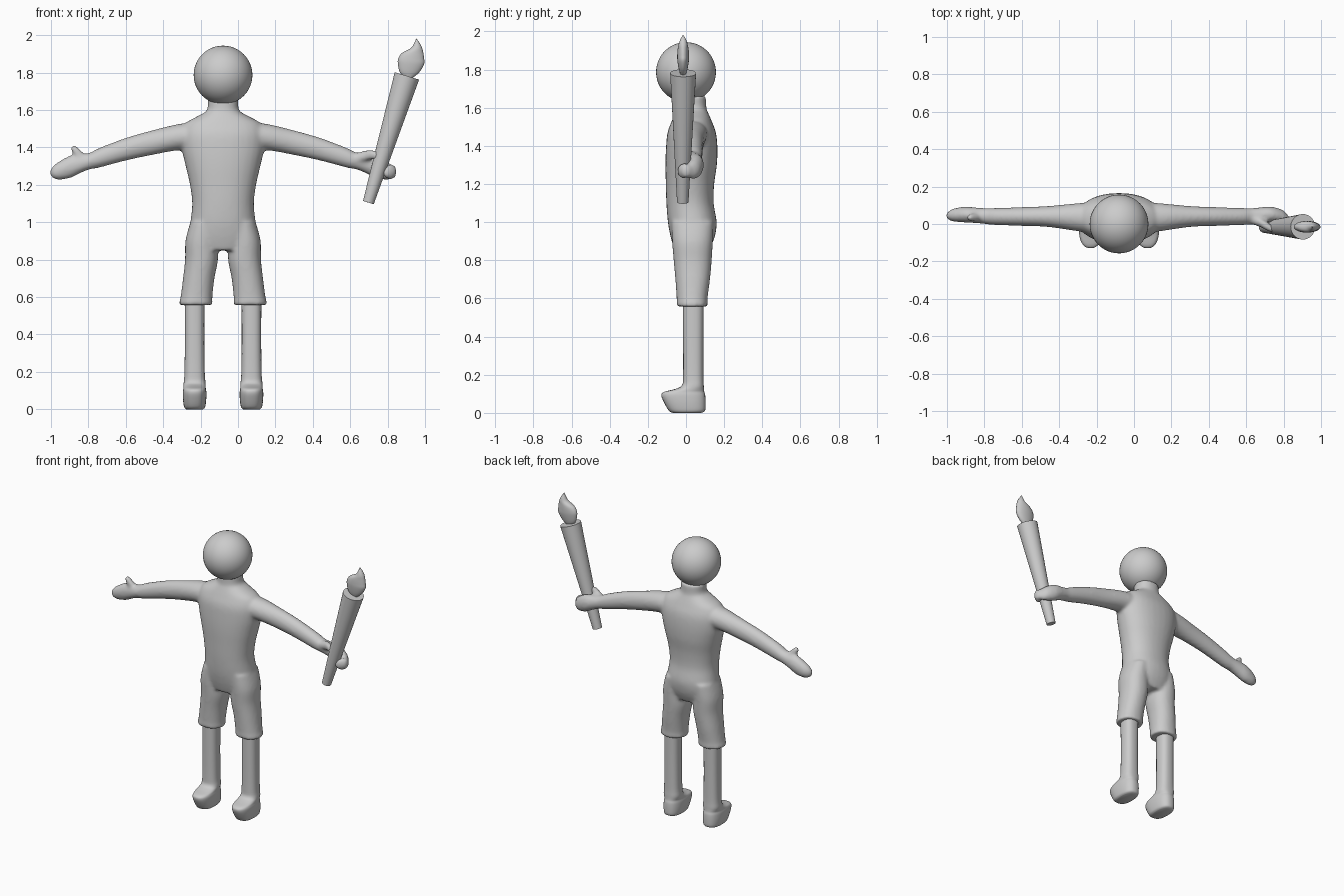
import bpy, bmesh, math
from mathutils import Vector

if "Cube" in bpy.data.objects:
    bpy.data.objects.remove(bpy.data.objects["Cube"])

MID = -0.08      # x of the body's centre line
grey = bpy.data.materials.new("plain grey")
grey.diffuse_color = (0.6, 0.6, 0.6, 1)
grey.use_nodes = True
grey.node_tree.nodes["Principled BSDF"].inputs["Base Color"].default_value = grey.diffuse_color


def smooth_rows(rows, steps):
    """Catmull-Rom interpolation through the section rows."""
    out = []
    for i in range(len(rows) - 1):
        p = [rows[max(0, min(len(rows) - 1, i + k))] for k in (-1, 0, 1, 2)]
        for s in range(steps):
            t = s / steps
            out.append([0.5 * (2 * b + (c - a) * t + (2 * a - 5 * b + 4 * c - d) * t * t
                               + (3 * b - a - 3 * c + d) * t ** 3) for a, b, c, d in zip(*p)])
    return out + [rows[-1]]


def loft(bm, rows, axis='z', power=2.0, segs=32, steps=4):
    """Skin rows of (x, y, z, half size 1, half size 2) lying across the axis."""
    rings = []
    for x, y, z, h1, h2 in smooth_rows(rows, steps):
        h1, h2 = max(h1, 0.001), max(h2, 0.001)
        ring = []
        for k in range(segs):
            a = 2 * math.pi * k / segs
            c, s = math.cos(a), math.sin(a)
            p = math.copysign(abs(c) ** (2 / power), c) * h1
            q = math.copysign(abs(s) ** (2 / power), s) * h2
            off = (p, q, 0) if axis == 'z' else (0, p, q)
            ring.append(bm.verts.new(Vector((x, y, z)) + Vector(off)))
        rings.append(ring)
    faces = [bm.faces.new((r0[k], r0[(k + 1) % segs], r1[(k + 1) % segs], r1[k]))
             for r0, r1 in zip(rings, rings[1:]) for k in range(segs)]
    faces += [bm.faces.new(rings[0]), bm.faces.new(rings[-1])]
    bmesh.ops.recalc_face_normals(bm, faces=faces)


def finish(bm, name, angle=40):
    mesh = bpy.data.meshes.new(name)
    bm.to_mesh(mesh)
    bm.free()
    mesh.materials.append(grey)
    ob = bpy.data.objects.new(name, mesh)
    bpy.context.collection.objects.link(ob)
    bpy.ops.object.select_all(action='DESELECT')
    ob.select_set(True)
    bpy.context.view_layer.objects.active = ob
    bpy.ops.object.shade_smooth_by_angle(angle=math.radians(angle))
    return ob


# Torso, shorts and arms, fused into one soft body
bm = bmesh.new()
torso = [(1.66, .03, .082, .075), (1.60, .03, .085, .077), (1.57, .03, .13, .088),
         (1.53, .03, .20, .105), (1.47, .03, .225, .127), (1.39, .03, .22, .135),
         (1.30, .027, .20, .135), (1.20, .021, .177, .127), (1.10, .021, .165, .124),
         (1.00, .033, .174, .128), (.92, .035, .178, .115), (.85, .03, .15, .09)]
loft(bm, [(MID, y, z, a, b) for z, y, a, b in torso], power=2.2)

short_leg = [(1.00, .10, .035, .075, .11), (.90, .115, .034, .086, .107),
             (.80, .115, .035, .088, .10), (.70, .13, .035, .084, .091),
             (.60, .142, .032, .085, .081), (.575, .145, .032, .089, .082),
             (.557, .145, .032, .088, .080)]
arm = [(.05, .03, 1.46, .09, .08), (.22, .036, 1.457, .075, .071), (.38, .04, 1.425, .056, .066),
       (.52, .04, 1.39, .05, .061), (.66, .04, 1.345, .046, .053), (.71, .042, 1.328, .043, .045)]
hand = [(.76, 1.313, .042, .049), (.82, 1.295, .042, .060), (.88, 1.275, .036, .048),
        (.91, 1.268, .024, .032), (.925, 1.265, .008, .012)]
hand_depth = {-1: (.046, .050, .048, .045, .045), 1: (.048, .050, .036, .012, .000)}
for side in (-1, 1):
    loft(bm, [(MID + side * u, y, z, a, b) for z, u, y, a, b in short_leg], power=2.2)
    rows = arm + [(u, y, z, a, b) for (u, z, a, b), y in zip(hand, hand_depth[side])]
    loft(bm, [(MID + side * u, y, z, a, b) for u, y, z, a, b in rows], axis='x')

# Thumbs: one pointing up, one closed over the torch
loft(bm, [(-.84, .04, 1.31, .03, .025), (-.85, .037, 1.36, .031, .023),
          (-.872, .034, 1.392, .023, .021), (-.878, .033, 1.412, .008, .008)])
loft(bm, [(.62, .03, 1.335, .03, .03), (.67, .012, 1.352, .027, .03),
          (.71, -.012, 1.362, .023, .027), (.745, -.03, 1.355, .02, .023),
          (.765, -.036, 1.35, .008, .01)], axis='x')
# Fingers curling round the front of the torch
loft(bm, [(.775, -.032, 1.265, .008, .012), (.79, -.026, 1.267, .02, .03),
          (.815, -.012, 1.27, .028, .042), (.84, .0, 1.27, .022, .03),
          (.848, .0, 1.27, .008, .012)], axis='x')
body = finish(bm, "body_with_arms_and_shorts")
remesh = body.modifiers.new("fuse", 'REMESH')
remesh.mode, remesh.voxel_size, remesh.use_smooth_shade = 'VOXEL', 0.010, True
relax = body.modifiers.new("relax", 'SMOOTH')
relax.factor, relax.iterations = 0.5, 9

# Lower legs with feet
leg = [(.0, .005, .045, .075), (.012, .005, .056, .095), (.05, -.005, .062, .108),
       (.09, -.014, .063, .115), (.11, -.010, .060, .106), (.125, .018, .059, .076),
       (.145, .036, .058, .057), (.20, .038, .054, .053), (.38, .038, .052, .053),
       (.60, .038, .053, .055)]
for side, label in ((-1, "right"), (1, "left")):
    bm = bmesh.new()
    loft(bm, [(MID + side * .152, y, z, a, b) for z, y, a, b in leg], power=2.5)
    finish(bm, label + "_leg_and_foot", 60)

# Head
bm = bmesh.new()
bmesh.ops.create_uvsphere(bm, u_segments=48, v_segments=24, radius=.157)
bmesh.ops.translate(bm, verts=bm.verts, vec=(MID, 0, 1.787))
finish(bm, "head")

# Torch handle: tilted cone with flat ends
low, high = Vector((.697, -.017, 1.105)), Vector((.903, -.015, 1.782))
bm = bmesh.new()
bmesh.ops.create_cone(bm, cap_ends=True, segments=40, radius1=.03, radius2=.068,
                      depth=(high - low).length)
torch = finish(bm, "torch_handle")
torch.location = (low + high) / 2
torch.rotation_euler = (high - low).to_track_quat('Z', 'Y').to_euler()

# Flame: flattened, curling teardrop
flame = [(.912, 1.765, .012, .010), (.917, 1.80, .051, .022), (.925, 1.845, .070, .030),
         (.926, 1.875, .069, .031), (.934, 1.905, .057, .029), (.954, 1.93, .031, .024),
         (.957, 1.955, .016, .016), (.953, 1.982, .001, .002)]
bm = bmesh.new()
loft(bm, [(x, -.015, z, a, b) for x, z, a, b in flame])
finish(bm, "flame", 60)
